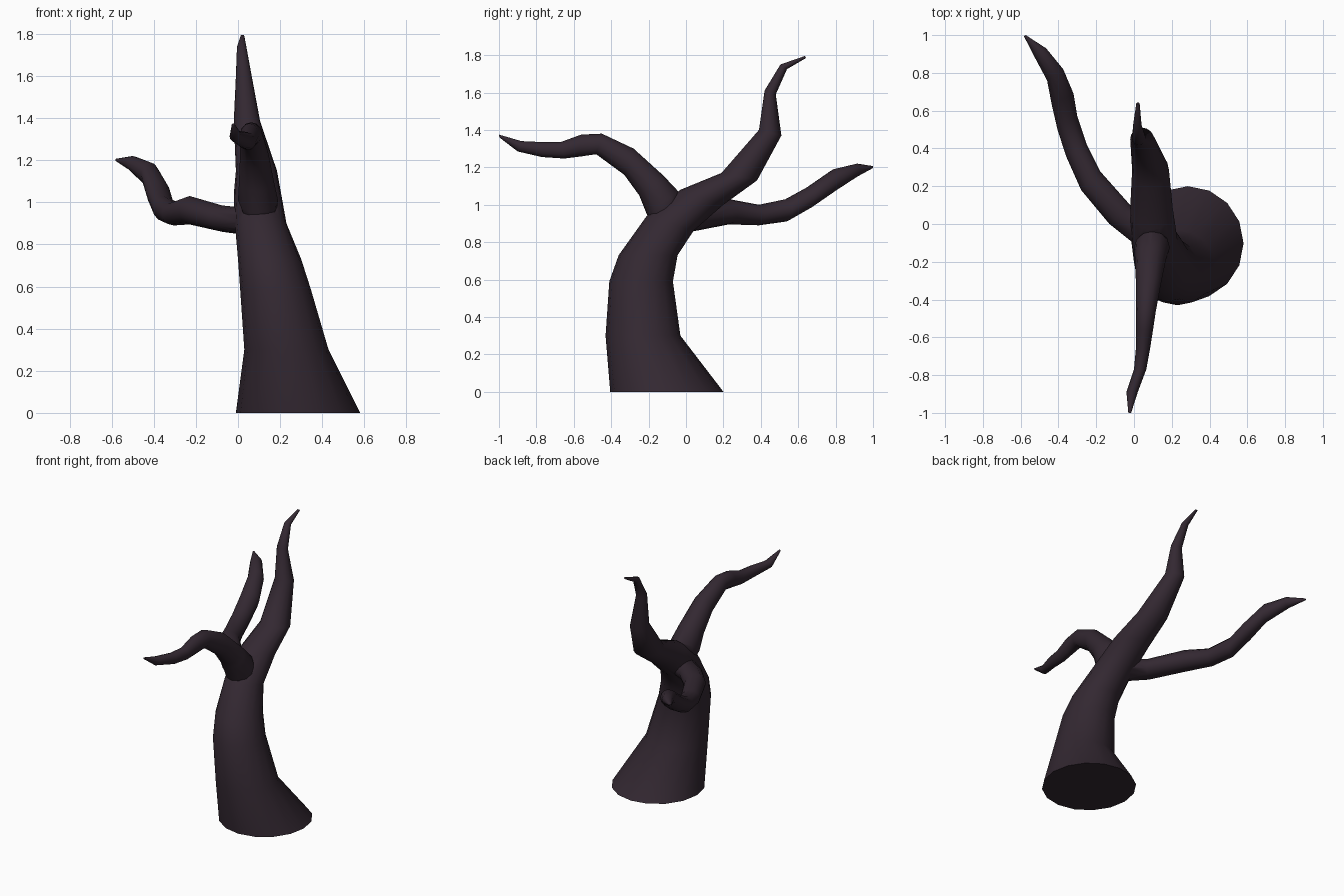
import bpy, bmesh, math
from mathutils import Vector

if "Cube" in bpy.data.objects:
    bpy.data.objects.remove(bpy.data.objects["Cube"])

bark = bpy.data.materials.new("dark_bark")
bark.diffuse_color = (0.033, 0.021, 0.031, 1)
bark.use_nodes = True
bark.node_tree.nodes["Principled BSDF"].inputs["Base Color"].default_value = bark.diffuse_color


def side_ring(y1, z1, y2, z2, x1, x2):
    """Ring from its two outline points in the side view and its x range."""
    a, b = Vector((0, y1, z1)), Vector((0, y2, z2))
    c = (a + b) / 2
    c.x = (x1 + x2) / 2
    return c, Vector(((x2 - x1) / 2, 0, 0)), (b - a) / 2


def top_ring(x1, y1, x2, y2, z1, z2):
    """Ring from its two outline points in the top view and its z range."""
    a, b = Vector((x1, y1, 0)), Vector((x2, y2, 0))
    c = (a + b) / 2
    c.z = (z1 + z2) / 2
    return c, (b - a) / 2, Vector((0, 0, (z2 - z1) / 2))


def limb(name, rings, sides):
    """Loft a closed tube through elliptical rings."""
    bm = bmesh.new()
    loops = []
    for c, u, v in rings:
        angs = [2 * math.pi * i / sides for i in range(sides)]
        loops.append([bm.verts.new(c + u * math.cos(t) + v * math.sin(t)) for t in angs])
    for p, q in zip(loops, loops[1:]):
        for i in range(sides):
            j = (i + 1) % sides
            bm.faces.new((p[i], p[j], q[j], q[i]))
    bm.faces.new(loops[0])
    bm.faces.new(loops[-1])
    bmesh.ops.recalc_face_normals(bm, faces=bm.faces)
    me = bpy.data.meshes.new(name)
    bm.to_mesh(me)
    bm.free()
    me.materials.append(bark)
    ob = bpy.data.objects.new(name, me)
    bpy.context.collection.objects.link(ob)
    return ob


# Trunk, running on into the tall rear branch
trunk = limb("tree_trunk", [side_ring(*r) for r in (
    (-.405, 0, .2, 0, -.01, .58),
    (-.43, .3, -.03, .3, .03, .43),
    (-.41, .59, -.07, .59, .01, .345),
    (-.36, .73, -.045, .73, 0, .30),
    (-.21, .94, .04, .86, -.015, .23),
    (-.03, 1.08, .2, 1.0, -.02, .205),
    (.19, 1.17, .38, 1.13, -.01, .185),
    (.39, 1.40, .51, 1.37, -.02, .105),
    (.42, 1.61, .48, 1.59, -.01, .065),
    (.505, 1.75, .54, 1.725, -.005, .04),
    (.635, 1.795, .643, 1.785, .012, .03))], 16)

# Branch reaching forward
front = limb("front_branch", [side_ring(*r) for r in (
    (-.03, 1.0, -.17, .88, .03, .18),
    (-.04, 1.07, -.21, .95, .0, .19),
    (-.12, 1.155, -.25, 1.05, .005, .17),
    (-.28, 1.30, -.33, 1.16, .01, .145),
    (-.45, 1.38, -.48, 1.27, .01, .115),
    (-.56, 1.375, -.57, 1.257, .01, .10),
    (-.67, 1.335, -.65, 1.247, .01, .085),
    (-.77, 1.335, -.77, 1.255, 0, .065),
    (-.88, 1.34, -.9, 1.285, -.04, .02),
    (-1, 1.375, -.998, 1.36, -.03, -.015))], 12)

# Low branch reaching back and left
low = limb("rear_left_branch", [top_ring(*r) for r in (
    (.02, -.12, .12, .02, .84, .97),
    (-.13, 0, -.02, .1, .86, .985),
    (-.28, .18, -.18, .28, .895, 1.03),
    (-.36, .36, -.25, .42, .89, 1.0),
    (-.405, .50, -.30, .57, .91, 1.03),
    (-.435, .63, -.32, .69, .98, 1.10),
    (-.46, .76, -.375, .82, 1.07, 1.19),
    (-.535, .90, -.465, .93, 1.15, 1.22),
    (-.583, .995, -.573, 1.0, 1.195, 1.207))], 12)

# Fuse the branches into the trunk
bpy.context.view_layer.objects.active = trunk
trunk.select_set(True)
for part in (front, low):
    m = trunk.modifiers.new("join", 'BOOLEAN')
    m.operation = 'UNION'
    m.solver = 'EXACT'
    m.object = part
    bpy.ops.object.modifier_apply(modifier=m.name)
    bpy.data.objects.remove(part)
bpy.ops.object.shade_smooth_by_angle(angle=math.radians(50))
